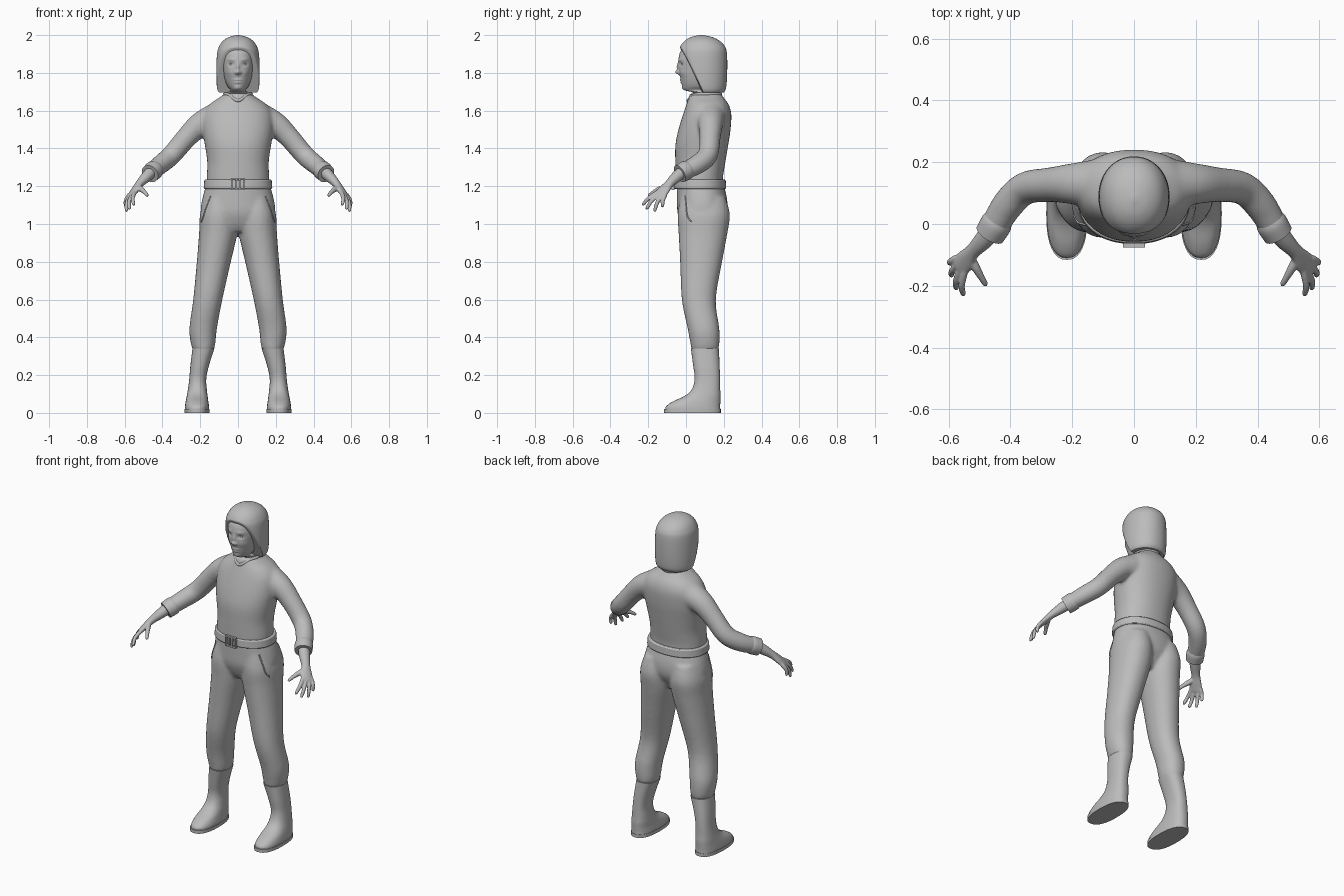
import bpy, bmesh, math
from mathutils import Vector

if "Cube" in bpy.data.objects:
    bpy.data.objects.remove(bpy.data.objects["Cube"])

grey = bpy.data.materials.new("plain_grey")
grey.use_nodes = True
grey.diffuse_color = (0.5, 0.5, 0.5, 1)
grey.node_tree.nodes["Principled BSDF"].inputs["Base Color"].default_value = (0.5, 0.5, 0.5, 1)


def spline(keys, steps):
    """Smooth samples through a list of key tuples."""
    out = []
    for i in range(len(keys) - 1):
        a, b, c, d = (keys[min(max(i + k, 0), len(keys) - 1)] for k in (-1, 0, 1, 2))
        for s in range(steps):
            t = s / steps
            out.append([q + t / 2 * (r - p + t * (2*p - 5*q + 4*r - e + t * (3*q - p - 3*r + e)))
                        for p, q, r, e in zip(a, b, c, d)])
    out.append(list(keys[-1]))
    return out


def loft(bm, keys, side=None, flip=1, steps=5, segs=40, power=2.0):
    """Skin rings (x, y, z, ru, rv): level rings, or across the path when side is given."""
    rows = spline(keys, steps)
    centres = [Vector(r[:3]) for r in rows]
    rings = []
    for i, r in enumerate(rows):
        u, v = Vector((1, 0, 0)), Vector((0, 1, 0))
        if side:
            t = (centres[min(i + 1, len(rows) - 1)] - centres[max(i - 1, 0)]).normalized()
            u = Vector(side)
            u = (u - t * u.dot(t)).normalized()
            v = t.cross(u)
        ring = []
        for k in range(segs):
            c, s = math.cos(math.tau * k / segs), math.sin(math.tau * k / segs)
            c = math.copysign(abs(c) ** (2 / power), c)
            s = math.copysign(abs(s) ** (2 / power), s)
            p = centres[i] + u * (c * r[3]) + v * (s * r[4])
            ring.append(bm.verts.new((p.x * flip, p.y, p.z)))
        rings.append(ring)
    for a, b in zip(rings, rings[1:]):
        for k in range(segs):
            n = (k + 1) % segs
            bm.faces.new((a[k], a[n], b[n], b[k]))
    bm.faces.new(rings[0])
    bm.faces.new(rings[-1])


def activate(ob):
    bpy.ops.object.select_all(action='DESELECT')
    ob.select_set(True)
    bpy.context.view_layer.objects.active = ob


def finish(bm, name, voxel=0, smooth=4, angle=45):
    """Turn a bmesh into a smooth-shaded object, blending its shells when voxel is set."""
    bmesh.ops.recalc_face_normals(bm, faces=bm.faces)
    me = bpy.data.meshes.new(name)
    bm.to_mesh(me)
    bm.free()
    me.materials.append(grey)
    ob = bpy.data.objects.new(name, me)
    bpy.context.collection.objects.link(ob)
    activate(ob)
    if voxel:
        blend = ob.modifiers.new("blend", 'REMESH')
        blend.mode, blend.voxel_size = 'VOXEL', voxel
        relax = ob.modifiers.new("relax", 'SMOOTH')
        relax.factor, relax.iterations = 0.5, smooth
        for m in ("blend", "relax"):
            bpy.ops.object.modifier_apply(modifier=m)
    bpy.ops.object.shade_smooth_by_angle(angle=math.radians(angle))
    return ob


def cord(name, points, radius, closed=False):
    cu = bpy.data.curves.new(name, 'CURVE')
    cu.dimensions, cu.bevel_depth, cu.bevel_resolution = '3D', radius, 2
    sp = cu.splines.new('POLY')
    sp.points.add(len(points) - 1)
    for pt, p in zip(sp.points, points):
        pt.co = (*p, 1)
    sp.use_cyclic_u = closed
    cu.materials.append(grey)
    bpy.context.collection.objects.link(bpy.data.objects.new(name, cu))


# Shirt: torso blended with both sleeves
bm = bmesh.new()
loft(bm, [(0, .07, 1.19, .165, .125), (0, .07, 1.25, .165, .126), (0, .076, 1.33, .163, .133),
          (0, .084, 1.42, .176, .14), (0, .098, 1.5, .188, .138), (0, .112, 1.58, .185, .128),
          (0, .114, 1.63, .155, .113), (0, .108, 1.665, .105, .095), (0, .103, 1.69, .07, .083)],
     power=2.2)
for s in (1, -1):
    loft(bm, [(.12, .13, 1.56, .08, .08), (.2, .13, 1.525, .066, .066), (.27, .127, 1.46, .056, .056),
              (.352, .115, 1.365, .053, .053), (.41, .06, 1.315, .05, .052),
              (.455, -.015, 1.277, .045, .045)], (0, 1, 1), s)
finish(bm, "shirt", .01, 5)

# Rolled sleeve cuffs
bm = bmesh.new()
for s in (1, -1):
    loft(bm, [(.437, .015, 1.292, .046, .046), (.446, 0, 1.284, .051, .051),
              (.466, -.033, 1.266, .049, .049)], (0, 1, 1), s, 3)
finish(bm, "sleeve_cuffs")

# Collar dipping to a point at the front
ring = []
for k in range(48):
    a = math.tau * k / 48
    dip = max(0, -math.sin(a)) ** 6
    ring.append((.07 * math.cos(a), .103 + .08 * math.sin(a) - .012 * dip, 1.688 - .035 * dip))
cord("collar", ring, .009, True)

# Trousers: hips blended with both legs
bm = bmesh.new()
loft(bm, [(0, .075, 1.21, .168, .124), (0, .085, 1.13, .19, .133), (0, .085, 1.06, .195, .13),
          (0, .08, 1.0, .15, .105), (0, .08, .96, .08, .08)], power=2.2)
for s in (1, -1):
    loft(bm, [(.095, .09, 1.14, .08, .12), (.101, .094, 1.05, .1, .138), (.105, .09, .95, .101, .129),
              (.128, .08, .8, .09, .111), (.16, .068, .6, .077, .09), (.184, .092, .45, .073, .084),
              (.185, .1, .37, .065, .077), (.183, .1, .33, .055, .07)], None, s, power=2.15)
trousers = finish(bm, "trousers", .01, 5)

# Curved pocket seams laid on the trousers
for s, label in ((1, "left"), (-1, "right")):
    path = spline([(.15, -.01, 1.15), (.168, 0, 1.09), (.178, .01, 1.04), (.195, .03, 1.01)], 5)
    cord(label + "_pocket_seam",
         [trousers.closest_point_on_mesh(Vector((s * x, y, z)))[1] for x, y, z in path], .004)

# Belt and buckle
bm = bmesh.new()
loft(bm, [(0, .074, 1.186, .182, .139), (0, .074, 1.235, .178, .136)], segs=64, steps=1, power=2.2)
belt = finish(bm, "belt")
bevel = belt.modifiers.new("soft_edge", 'BEVEL')
bevel.width, bevel.segments = .006, 2

bm = bmesh.new()
bars = [(x, 1.212, .008, .062) for x in (-.032, -.008, .008, .032)]
bars += [(0, z, .072, .008) for z in (1.184, 1.24)]
for x, z, w, h in bars:
    cube = bmesh.ops.create_cube(bm, size=1)["verts"]
    bmesh.ops.scale(bm, vec=(w, .014, h), verts=cube)
    bmesh.ops.translate(bm, vec=(x, -.069, z), verts=cube)
finish(bm, "belt_buckle", angle=30)

# Boots and soles
bm = bmesh.new()
for s in (1, -1):
    loft(bm, [(.183, .1, .34, .058, .074), (.203, .108, .25, .049, .07), (.213, .113, .18, .045, .067),
              (.215, .106, .125, .05, .075), (.216, .088, .09, .055, .095), (.217, .056, .06, .06, .126),
              (.217, .038, .035, .064, .143), (.217, .036, .012, .065, .146)], None, s, power=2.4)
finish(bm, "boots")
bm = bmesh.new()
for s in (1, -1):
    loft(bm, [(.217, .034, 0, .067, .15), (.217, .034, .02, .067, .15)], None, s, 1, power=2.4)
finish(bm, "boot_soles")

# Hands: forearm, palm, fingers and thumb blended together
ACROSS = (-.4, -.9, .05)
fingers = [((.55, -.163, 1.16), (.553, -.232, 1.1)), ((.562, -.15, 1.152), (.577, -.212, 1.078)),
           ((.572, -.132, 1.148), (.593, -.168, 1.066)), ((.578, -.112, 1.15), (.598, -.126, 1.09))]
bm = bmesh.new()
for s in (1, -1):
    loft(bm, [(.44, .005, 1.295, .034, .034), (.485, -.05, 1.25, .031, .029), (.521, -.088, 1.213, .025, .021),
              (.545, -.117, 1.18, .034, .017), (.565, -.139, 1.152, .037, .013),
              (.57, -.144, 1.145, .03, .009)], ACROSS, s, segs=24)
    for root, tip in fingers:
        a, b = Vector(root), Vector(tip)
        wrist = a.lerp(Vector((.53, -.1, 1.2)), .35)
        bend = a.lerp(b, .5) + Vector((.006, -.003, .005))
        loft(bm, [(*wrist, .009, .009), (*a, .0115, .0115), (*bend, .0105, .0105),
                  (*a.lerp(b, .9), .009, .009), (*b, .004, .004)], ACROSS, s, 4, 14)
    loft(bm, [(.53, -.1, 1.2, .013, .013), (.512, -.14, 1.184, .015, .014), (.494, -.172, 1.168, .011, .011),
              (.481, -.194, 1.152, .009, .009), (.478, -.199, 1.148, .004, .004)], (0, 0, 1), s, 4, 14)
finish(bm, "hands", .004, 3)

# Head and neck, with facial forms pushed in and out
bm = bmesh.new()
loft(bm, [(0, .115, 1.62, .06, .06), (0, .1, 1.69, .052, .058), (0, .065, 1.708, .04, .072),
          (0, .069, 1.73, .056, .088), (0, .072, 1.765, .07, .1), (0, .075, 1.81, .08, .112),
          (0, .077, 1.86, .086, .117), (0, .08, 1.91, .084, .111), (0, .085, 1.95, .066, .085),
          (0, .085, 1.975, .03, .04)], steps=9, segs=128, power=2.15)
# x, z, width, height, push
FORMS = [(0, 1.803, .012, .011, -.019), (0, 1.83, .008, .022, -.01), (0, 1.763, .02, .0045, -.006),
         (0, 1.749, .017, .005, -.006), (0, 1.722, .02, .012, -.005)]
for s in (1, -1):
    FORMS += [(s * .036, 1.846, .016, .011, .009), (s * .036, 1.871, .022, .008, -.004),
              (s * .013, 1.8, .006, .006, -.006), (s * .045, 1.8, .02, .018, -.004)]
for v in bm.verts:
    if v.co.y < .06 and v.co.z > 1.7:
        x, z = v.co.x, v.co.z
        v.co.y += sum(d * math.exp(-((x - cx) / w) ** 2 - ((z - cz) / h) ** 2)
                      for cx, cz, w, h, d in FORMS)
finish(bm, "head", angle=80)

bm = bmesh.new()
for s in (1, -1):
    ball = bmesh.ops.create_uvsphere(bm, u_segments=20, v_segments=12, radius=.013)["verts"]
    bmesh.ops.scale(bm, vec=(1, 1, .65), verts=ball)
    bmesh.ops.translate(bm, vec=(s * .036, -.011, 1.846), verts=ball)
finish(bm, "eyes", angle=80)

# Bobbed hair, cut back along a slope so the face shows
bm = bmesh.new()
loft(bm, [(0, .1, 1.695, .1, .098), (0, .093, 1.72, .111, .119), (0, .088, 1.8, .115, .13),
          (0, .088, 1.9, .111, .129), (0, .088, 1.94, .1, .118), (0, .086, 1.97, .079, .092),
          (0, .083, 1.99, .047, .055), (0, .08, 2.0, .008, .01)], steps=8, segs=72, power=2.1)
for v in bm.verts:
    v.co.y = max(v.co.y, .085 - (v.co.z - 1.69) * .48 + .01 * abs(v.co.x) / .1)
finish(bm, "hair", angle=50)
